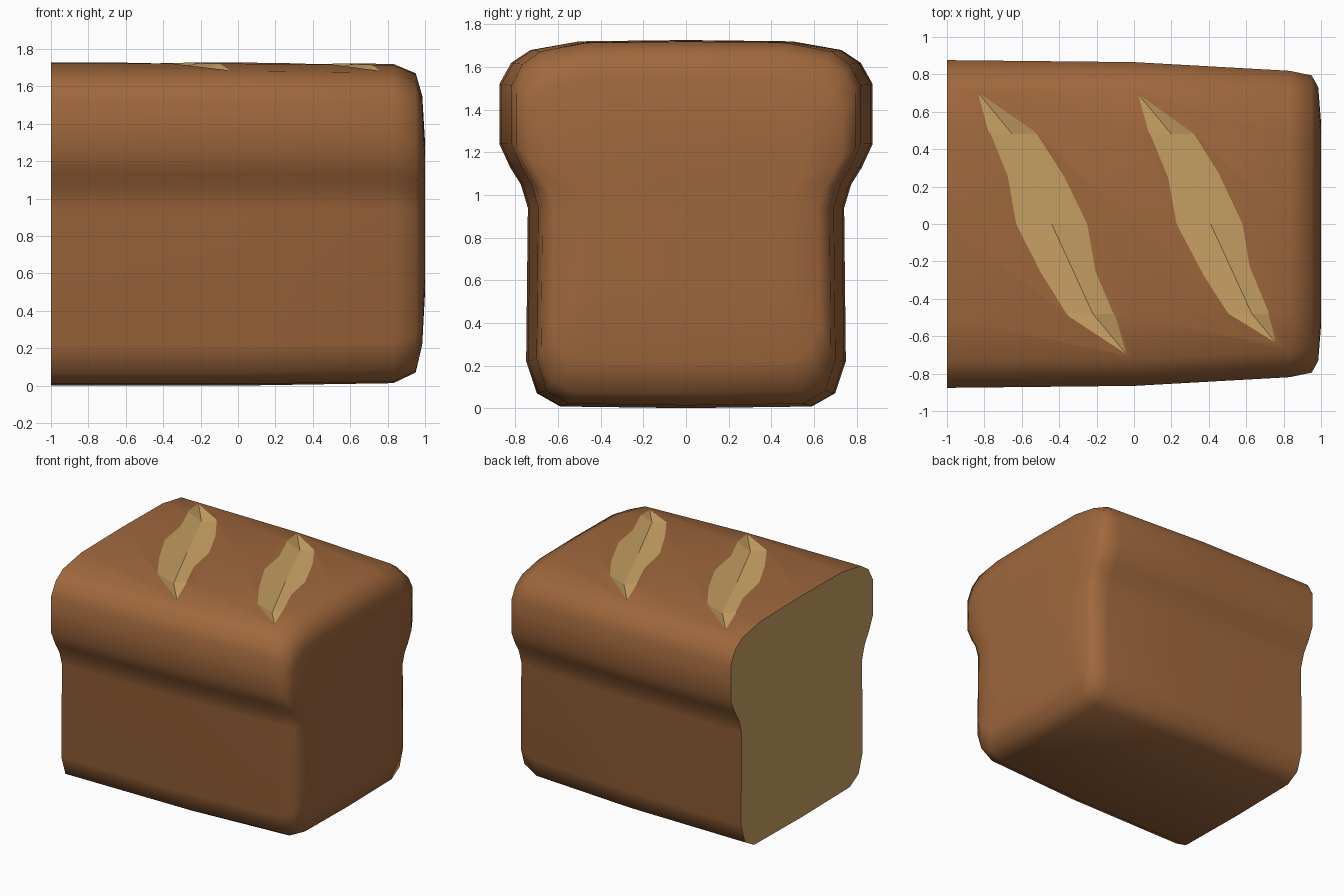
import bpy, bmesh

if "Cube" in bpy.data.objects:
    bpy.data.objects.remove(bpy.data.objects["Cube"])


def material(name, rgb):
    m = bpy.data.materials.new(name)
    m.diffuse_color = (*rgb, 1)
    m.use_nodes = True
    m.node_tree.nodes["Principled BSDF"].inputs["Base Color"].default_value = m.diffuse_color
    return m


MATS = [material("crust", (0.35, 0.138, 0.046)),
        material("crumb", (0.60, 0.37, 0.132))]


def make_object(name, bm):
    bmesh.ops.recalc_face_normals(bm, faces=bm.faces)
    me = bpy.data.meshes.new(name)
    bm.to_mesh(me)
    bm.free()
    for m in MATS:
        me.materials.append(m)
    ob = bpy.data.objects.new(name, me)
    bpy.context.collection.objects.link(ob)
    return ob


def skin(bm, rings):
    """Join closed rings of equal length with quads."""
    n = len(rings[0])
    for a, b in zip(rings, rings[1:]):
        for i in range(n):
            j = (i + 1) % n
            bm.faces.new((a[i], a[j], b[j], b[i]))


# Loaf: half cross-section (y, z), bottom centre to top centre, mirrored
TOP = 1.727
half = [(0, 0), (0.59, 0.008), (0.70, 0.07), (0.75, 0.22), (0.742, 0.94),
        (0.775, 1.05), (0.825, 1.13), (0.876, 1.24), (0.876, 1.52),
        (0.82, 1.62), (0.73, 1.68), (0.50, 1.721), (0, TOP)]
profile = half + [(-y, z) for y, z in half[-2:0:-1]]

# Stations along the loaf: x, width scale, lowest z, highest z
stations = [(-1, 1, 0, TOP), (0, 0.988, 0, TOP), (0.83, 0.935, 0.013, 1.72),
            (0.95, 0.907, 0.07, 1.67), (0.985, 0.835, 0.22, 1.55),
            (1.0, 0.62, 0.5, 1.3)]
bm = bmesh.new()
rings = [[bm.verts.new((x, y * s, lo + z / TOP * (hi - lo)))
          for y, z in profile] for x, s, lo, hi in stations]
skin(bm, rings)
cut_face = bm.faces.new(rings[0])
bm.faces.new(rings[-1])
for f in bm.faces:
    f.smooth = True
cut_face.smooth = False
cut_face.material_index = 1
loaf = make_object("bread_loaf", bm)

# Score marks: V-shaped cutters, stations of (y, left x, centre x, right x, surface z)
marks = [(0.48, -0.765, -0.65, -0.52, 1.721),
         (0, -0.63, -0.44, -0.25, TOP),
         (-0.48, -0.36, -0.22, -0.11, 1.721)]
FLOOR = 1.68
for k, dx in enumerate((0, 0.85)):
    bm = bmesh.new()
    rings = []
    for y, xl, xc, xr, zs in marks:
        z = FLOOR + 2 * (zs - FLOOR)
        rings.append([bm.verts.new((x + dx, y, h)) for x, h in
                      ((2 * xl - xc, z), (xc, FLOOR), (2 * xr - xc, z))])
    skin(bm, rings)
    for ring, tip in ((rings[0], (-0.865, 0.74)), (rings[-1], (-0.025, -0.715))):
        t = bm.verts.new((tip[0] + dx, tip[1], 1.685))
        for i in range(3):
            bm.faces.new((ring[i], ring[(i + 1) % 3], t))
    for f in bm.faces:
        f.material_index = 1
    cutter = make_object(f"score_cutter_{k + 1}", bm)
    mod = loaf.modifiers.new("score", 'BOOLEAN')
    mod.operation = 'DIFFERENCE'
    mod.solver = 'EXACT'
    mod.object = cutter
    bpy.context.view_layer.objects.active = loaf
    bpy.ops.object.modifier_apply(modifier=mod.name)
    bpy.data.objects.remove(cutter)
